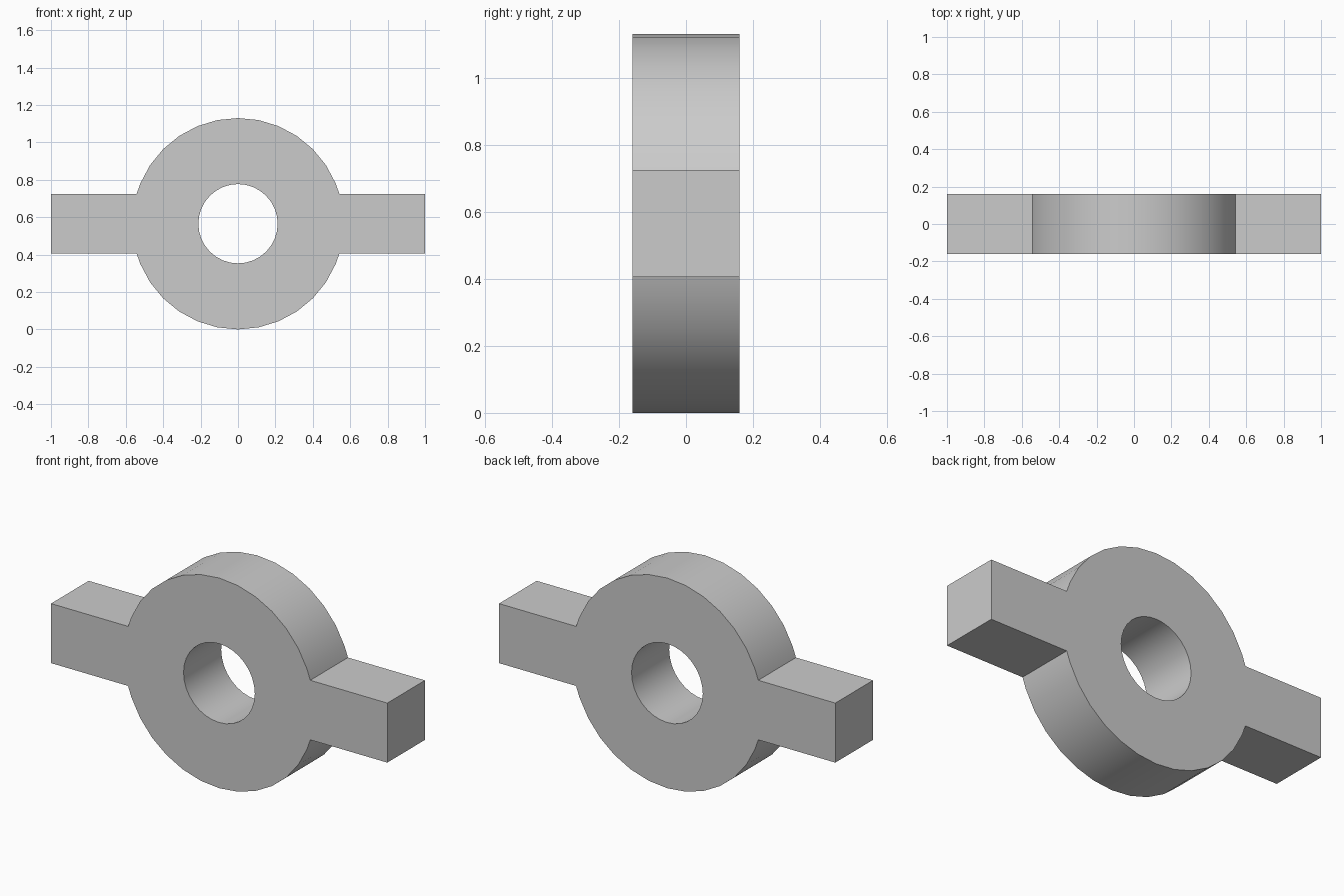
import bpy, bmesh
from math import asin, pi, cos, sin

cube = bpy.data.objects.get("Cube")
if cube:
    bpy.data.objects.remove(cube)

R, HOLE, HALF, REACH = 0.565, 0.212, 0.16, 1.0   # ring, bore, half thickness, arm reach
SEGMENTS = 32

grey = bpy.data.materials.new("light grey")
grey.use_nodes = True
colour = (0.6, 0.6, 0.6, 1)
grey.diffuse_color = colour
grey.node_tree.nodes["Principled BSDF"].inputs["Base Color"].default_value = colour

# Outline: half ring plus one arm end, then the same turned half way round
start = asin(HALF / R)
step = 2 * pi / SEGMENTS
angles = [start] + [i * step for i in range(SEGMENTS // 2) if start < i * step < pi - start] + [pi - start]
half = [(REACH, HALF)] + [(R * cos(a), R * sin(a)) for a in angles] + [(-REACH, HALF)]
outline = half + [(-x, -z) for x, z in half]
bore = [(HOLE * cos(i * step), HOLE * sin(i * step)) for i in range(SEGMENTS)]

bm = bmesh.new()


def add_loop(points):
    verts = [bm.verts.new((x, -HALF, z + R)) for x, z in points]
    return [bm.edges.new((v, verts[i - 1])) for i, v in enumerate(verts)]


# Fill the front face around the bore and extrude it to the back
edges = add_loop(outline) + add_loop(bore)
bmesh.ops.triangle_fill(bm, edges=edges, use_beauty=True)
result = bmesh.ops.extrude_face_region(bm, geom=bm.faces[:], use_keep_orig=True)
back = [v for v in result["geom"] if isinstance(v, bmesh.types.BMVert)]
bmesh.ops.translate(bm, verts=back, vec=(0, 2 * HALF, 0))
bmesh.ops.recalc_face_normals(bm, faces=bm.faces[:])

mesh = bpy.data.meshes.new("ring_with_arms")
bm.to_mesh(mesh)
bm.free()
mesh.materials.append(grey)
body = bpy.data.objects.new("ring_with_arms", mesh)
bpy.context.collection.objects.link(body)

# Smooth round walls, crisp corners
bpy.ops.object.select_all(action="DESELECT")
body.select_set(True)
bpy.context.view_layer.objects.active = body
bpy.ops.object.shade_smooth_by_angle(angle=pi / 6)
